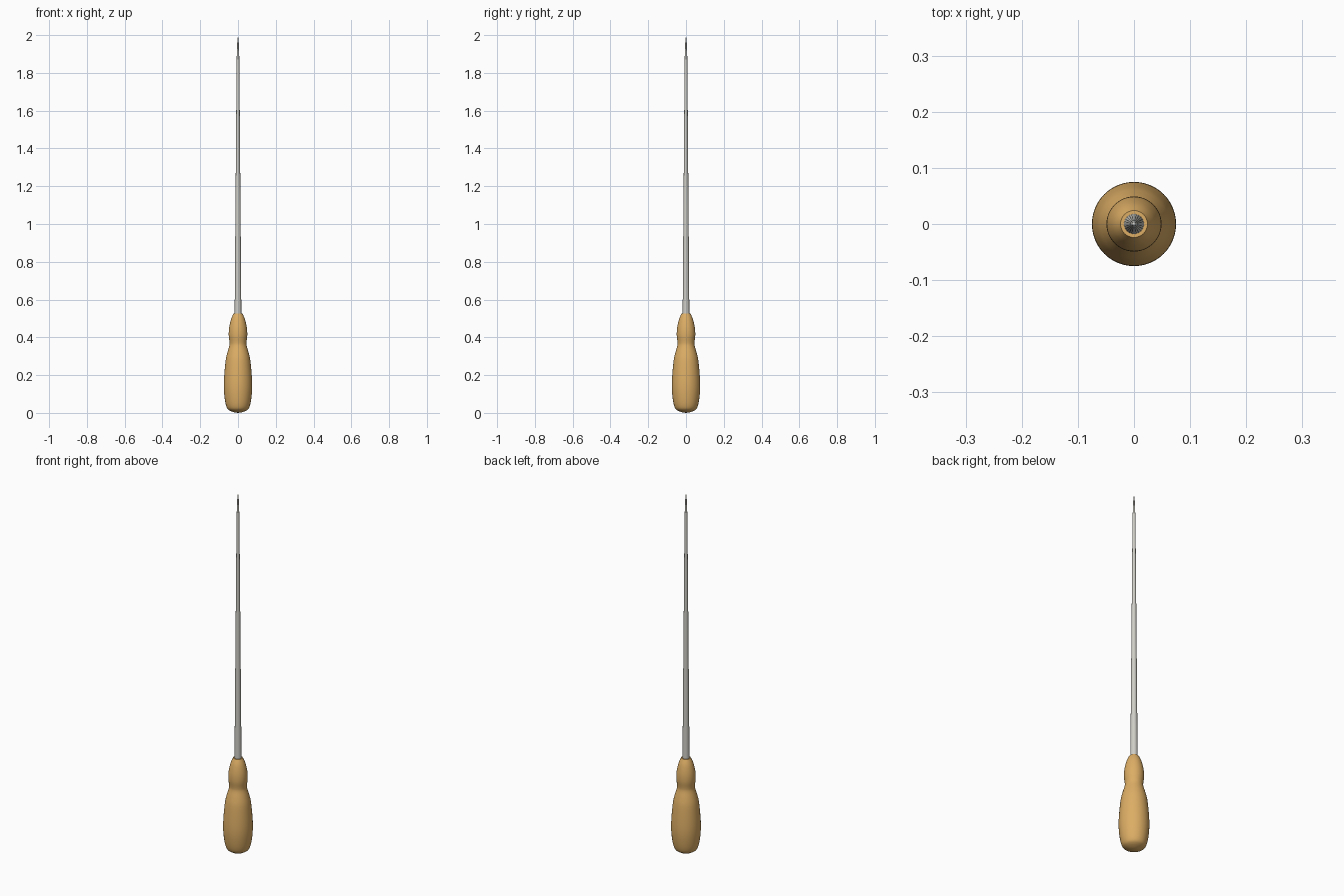
import bpy, bmesh, math

if "Cube" in bpy.data.objects:
    bpy.data.objects.remove(bpy.data.objects["Cube"])

def material(name, color):
    m = bpy.data.materials.new(name)
    m.diffuse_color = (*color, 1)
    m.use_nodes = True
    m.node_tree.nodes["Principled BSDF"].inputs["Base Color"].default_value = m.diffuse_color
    return m

def smooth_profile(pts, steps):
    """Catmull-Rom through the (radius, z) points."""
    out = []
    for i in range(len(pts) - 1):
        p = [pts[max(i - 1, 0)], pts[i], pts[i + 1], pts[min(i + 2, len(pts) - 1)]]
        for s in range(steps):
            t = s / steps
            out.append(tuple(0.5 * (2 * b + (c - a) * t + (2 * a - 5 * b + 4 * c - d) * t * t
                                    + (3 * b - a - 3 * c + d) * t ** 3) for a, b, c, d in zip(*p)))
    return out + [pts[-1]]

def lathe(name, profile, sides, mat):
    bm = bmesh.new()
    verts = [bm.verts.new((r, 0, z)) for r, z in profile]
    edges = [bm.edges.new(e) for e in zip(verts, verts[1:])]
    bmesh.ops.spin(bm, geom=verts + edges, cent=(0, 0, 0), axis=(0, 0, 1),
                   angle=2 * math.pi, steps=sides)
    bmesh.ops.remove_doubles(bm, verts=bm.verts, dist=1e-5)
    bmesh.ops.recalc_face_normals(bm, faces=bm.faces)
    me = bpy.data.meshes.new(name)
    bm.to_mesh(me)
    bm.free()
    ob = bpy.data.objects.new(name, me)
    bpy.context.collection.objects.link(ob)
    me.materials.append(mat)
    bpy.ops.object.select_all(action='DESELECT')
    ob.select_set(True)
    bpy.context.view_layer.objects.active = ob
    bpy.ops.object.shade_smooth_by_angle(angle=math.radians(40))
    return ob

wood = material("wood", (0.72, 0.42, 0.13))
steel = material("steel", (0.62, 0.61, 0.56))

# Turned wooden handle: rounded butt, belly, waist and upper bulb
body = [(0.04, 0.01), (0.056, 0.022), (0.066, 0.05), (0.073, 0.1), (0.075, 0.15),
        (0.072, 0.21), (0.065, 0.28), (0.056, 0.32), (0.046, 0.355), (0.045, 0.375), (0.049, 0.41),
        (0.047, 0.45), (0.037, 0.495), (0.024, 0.525)]
lathe("handle", [(0, 0), (0.02, 0.003)] + smooth_profile(body, 4) + [(0, 0.525)], 48, wood)

# Long tapered steel shaft, set into the handle
lathe("shaft", [(0, 0.5), (0.018, 0.5), (0.007, 1.89), (0, 1.89)], 24, steel)

# Narrow pointed tip
lathe("tip", [(0, 1.885), (0.0065, 1.885), (0.004, 1.96), (0, 2.0)], 24, steel)
